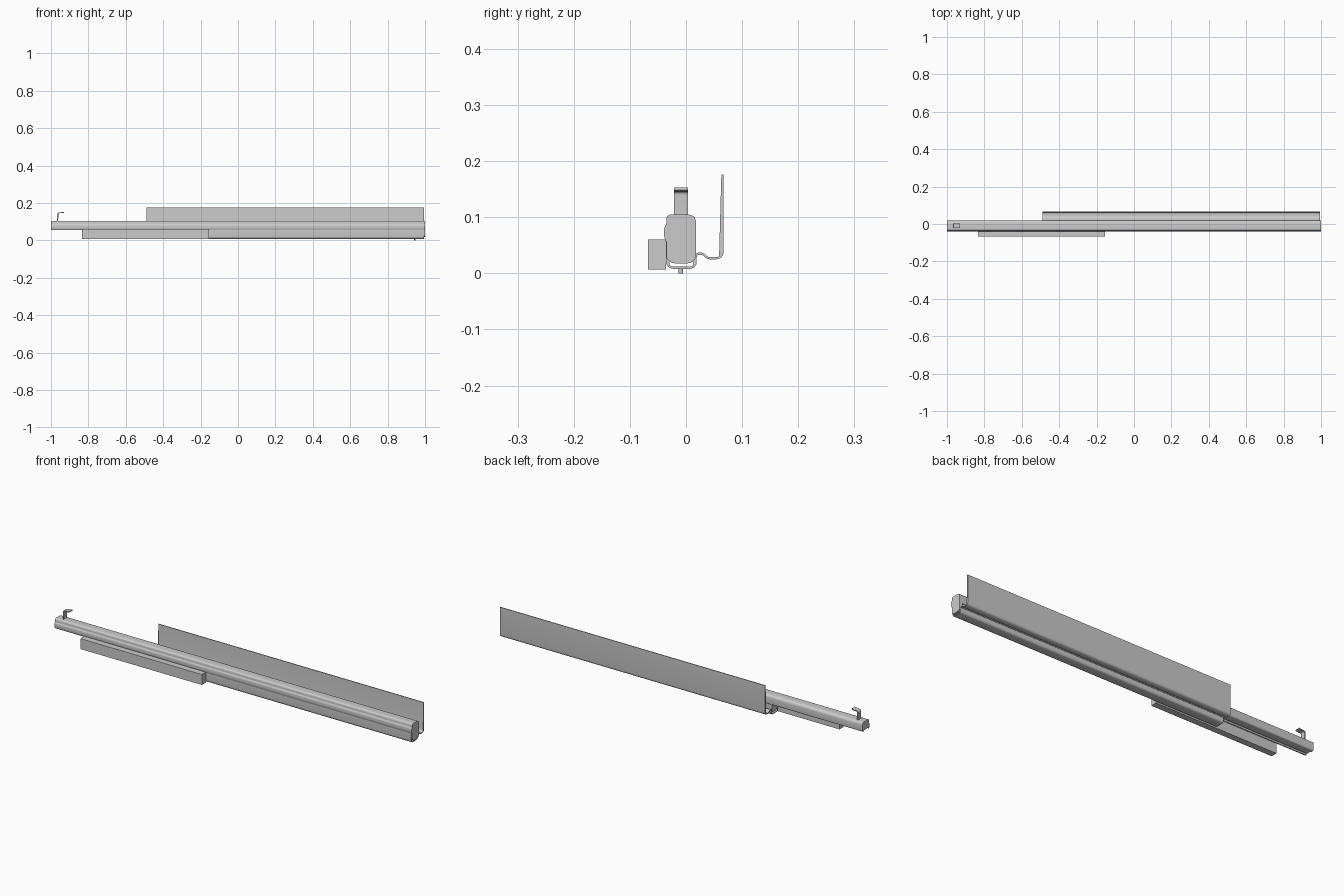
import bpy, bmesh, math
from mathutils import Vector

if "Cube" in bpy.data.objects:
    bpy.data.objects.remove(bpy.data.objects["Cube"])


def fillet(pts, r, n=4):
    """Round the inner corners of an open 2D path."""
    pts = [Vector(p) for p in pts]
    out = [pts[0]]
    for a, b, c in zip(pts, pts[1:], pts[2:]):
        k = min(r, (a - b).length * 0.45, (c - b).length * 0.45)
        p, q = b + (a - b).normalized() * k, b + (c - b).normalized() * k
        for i in range(n + 1):
            t = i / n
            out.append(p * (1 - t) ** 2 + b * 2 * t * (1 - t) + q * t * t)
    return out + [pts[-1]]


def thicken(path, t):
    """Turn a path into a closed sheet-metal outline."""
    left, right = [], []
    for i, p in enumerate(path):
        d1 = (p - path[max(i - 1, 0)]).normalized()
        d2 = (path[min(i + 1, len(path) - 1)] - p).normalized()
        d = (d1 + d2).normalized()
        n = Vector((-d.y, d.x)) * t / 2
        left.append(p + n)
        right.append(p - n)
    return left + right[::-1]


def extrude(name, outline, lo, hi, axis="X"):
    """Extrude a (y,z) outline along X, or an (x,z) outline along Y."""
    bm = bmesh.new()
    ends = []
    for s in (lo, hi):
        ends.append([bm.verts.new((s, p[0], p[1]) if axis == "X" else (p[0], s, p[1]))
                     for p in outline])
    a, b = ends
    for i in range(len(a)):
        j = (i + 1) % len(a)
        bm.faces.new((a[i], a[j], b[j], b[i]))
    caps = [bm.faces.new(a), bm.faces.new(b)]
    bmesh.ops.triangulate(bm, faces=caps)
    bmesh.ops.recalc_face_normals(bm, faces=bm.faces)
    me = bpy.data.meshes.new(name)
    bm.to_mesh(me)
    bm.free()
    ob = bpy.data.objects.new(name, me)
    bpy.context.collection.objects.link(ob)
    bpy.ops.object.select_all(action="DESELECT")
    bpy.context.view_layer.objects.active = ob
    ob.select_set(True)
    bpy.ops.object.shade_smooth_by_angle(angle=math.radians(35))
    return ob


def rounded_rect(y0, y1, z0, z1, r, n=5):
    pts = []
    for k, (cy, cz) in enumerate([(y1 - r, z1 - r), (y0 + r, z1 - r),
                                  (y0 + r, z0 + r), (y1 - r, z0 + r)]):
        for i in range(n + 1):
            a = math.radians(90 * k + 90 * i / n)
            pts.append((cy + r * math.cos(a), cz + r * math.sin(a)))
    return pts


# Cabinet bracket: tall wall, foot, ridge and U channel in one folded sheet
cabinet = fillet([(-0.034, 0.058), (-0.034, 0.010), (0.017, 0.010), (0.017, 0.035),
                  (0.031, 0.035), (0.038, 0.027), (0.065, 0.027), (0.065, 0.176)], 0.013)
extrude("cabinet_bracket", thicken(cabinet, 0.004), -0.49, 0.995)

# Drawer rail: inverted channel with a bulged lip on the front side
drawer = fillet([(-0.034, 0.057), (-0.037, 0.066), (-0.037, 0.081), (-0.033, 0.087),
                 (-0.033, 0.103), (0.016, 0.103), (0.016, 0.060), (0.003, 0.060)], 0.013)
extrude("drawer_rail", thicken(drawer, 0.004), -1.0, 1.0)

# Middle rail running inside both channels
extrude("middle_rail", rounded_rect(-0.029, 0.012, 0.020, 0.098, 0.012), -0.49, 0.985)

# Closing cap on the front end, filler on the rear end
extrude("end_cap", rounded_rect(-0.035, 0.018, 0.018, 0.105, 0.015), 0.985, 1.0)
extrude("rear_filler", rounded_rect(-0.032, 0.015, 0.061, 0.102, 0.010), -0.998, -0.49)

# Damper housing
extrude("damper_box", [(-0.068, 0.007), (-0.036, 0.007), (-0.036, 0.060), (-0.068, 0.060)],
        -0.835, -0.155)

# Bent hook at the rear
hook = fillet([(-0.964, 0.103), (-0.964, 0.148), (-0.945, 0.148), (-0.930, 0.151)], 0.014)
extrude("rear_hook", thicken(hook, 0.005), -0.021, 0.004, "Y")

# Locating pin under the channel
bpy.ops.mesh.primitive_cylinder_add(vertices=24, radius=0.004, depth=0.010,
                                    location=(0.945, -0.009, 0.005))
bpy.context.object.name = "locating_pin"
bpy.ops.object.shade_smooth_by_angle(angle=math.radians(35))
